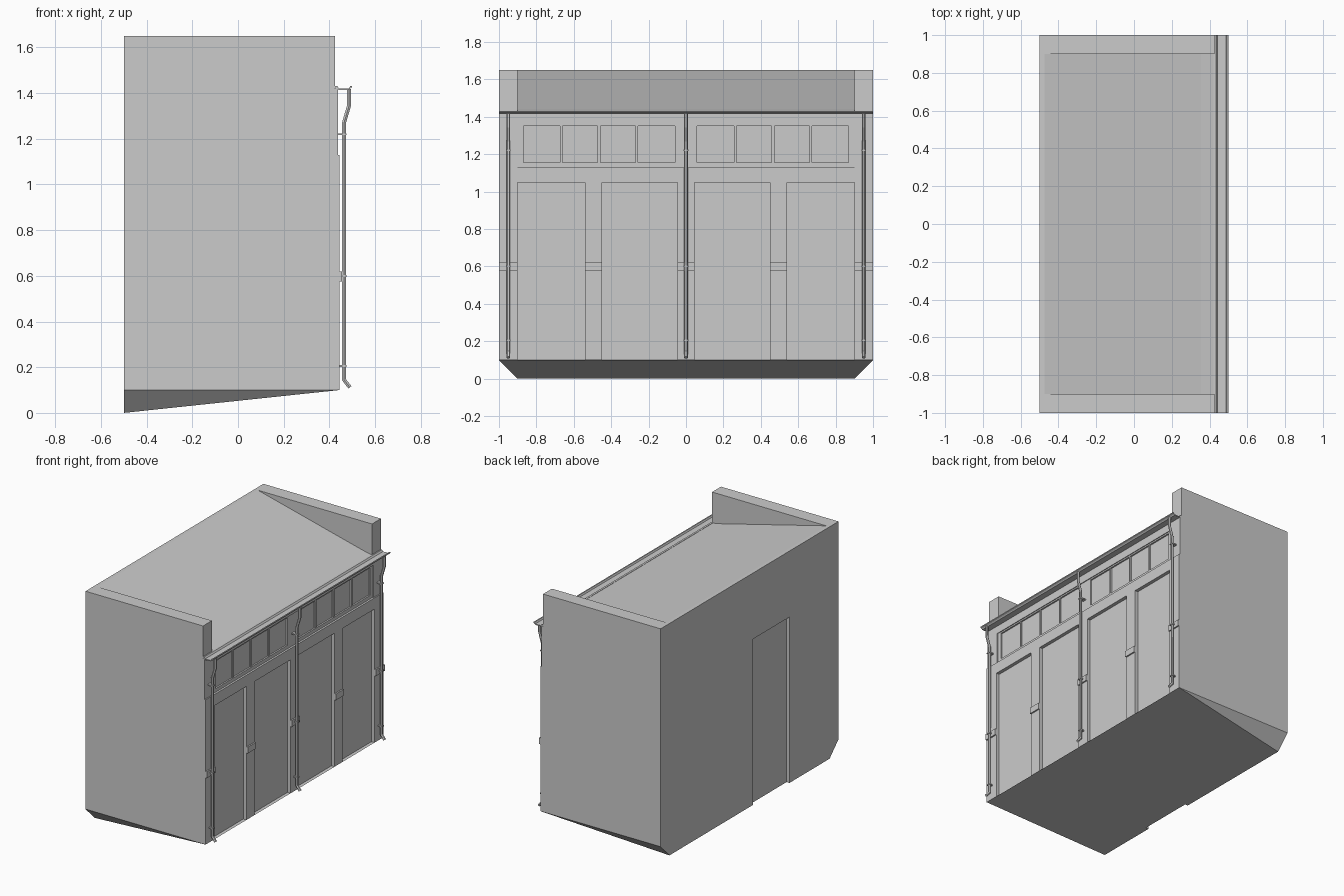
import bpy, bmesh

if "Cube" in bpy.data.objects:
    bpy.data.objects.remove(bpy.data.objects["Cube"])


def add_mesh(name, bm):
    bmesh.ops.recalc_face_normals(bm, faces=bm.faces)
    mesh = bpy.data.meshes.new(name)
    bm.to_mesh(mesh)
    bm.free()
    ob = bpy.data.objects.new(name, mesh)
    bpy.context.collection.objects.link(ob)
    return ob


def boxes(name, specs):
    """One object made from (x0, x1, y0, y1, z0, z1) boxes."""
    bm = bmesh.new()
    for x0, x1, y0, y1, z0, z1 in specs:
        vs = bmesh.ops.create_cube(bm, size=1)["verts"]
        for v in vs:
            v.co.x = x1 if v.co.x > 0 else x0
            v.co.y = y1 if v.co.y > 0 else y0
            v.co.z = z1 if v.co.z > 0 else z0
    return add_mesh(name, bm)


def extrude_y(name, profile, y0, y1):
    """Extrude a closed (x, z) profile along y."""
    bm = bmesh.new()
    face = bm.faces.new([bm.verts.new((x, y0, z)) for x, z in profile])
    new = bmesh.ops.extrude_face_region(bm, geom=[face])["geom"]
    verts = [g for g in new if isinstance(g, bmesh.types.BMVert)]
    bmesh.ops.translate(bm, verts=verts, vec=(0, y1 - y0, 0))
    return add_mesh(name, bm)


FRONT, UPPER, FRAME, BACK = 0.445, 0.437, 0.431, 0.42

# Main body with sloped underside and sloped roof
body = extrude_y("building_body", [
    (-0.5, 0), (FRONT, 0.1), (BACK, 0.1), (BACK, 1.43),
    (0.355, 1.443), (-0.475, 1.65), (-0.5, 1.65)], -0.9, 0.9)

# Shallow rear door recess
cutter = boxes("door_cutter", [(-0.6, -0.48, -0.447, -0.04, -0.1, 1.18)])
cutter.hide_render = True
cutter.hide_set(True)
mod = body.modifiers.new("door_recess", "BOOLEAN")
mod.object = cutter
mod.operation = "DIFFERENCE"
mod.solver = "EXACT"

# End walls rising as parapets, and the tapered foundation corners
for side, s in (("left", -1), ("right", 1)):
    a, b = sorted((s * 0.9, s))
    boxes(side + "_end_wall", [(-0.5, 0.425, a, b, 0.1, 1.65)])
    bm = bmesh.new()
    for x, y, z in ((-0.5, 0.9, 0), (-0.5, 1, 0.1), (-0.5, 0.9, 0.1),
                    (FRONT, 1, 0.1), (FRONT, 0.9, 0.1)):
        bm.verts.new((x, y * s, z))
    bmesh.ops.convex_hull(bm, input=bm.verts)
    add_mesh(side + "_foundation", bm)

# Pilasters, lintel and pilaster bands
piers = [(-1, -0.9), (-0.54, -0.45), (-0.045, 0.045), (0.45, 0.54), (0.9, 1)]
boxes("pilasters", [(0.41, FRONT, a, b, 0.1, 1.05) for a, b in piers])
boxes("lintel", [(0.41, FRONT, -1, 1, 1.05, 1.13)])
boxes("pilaster_bands", [(0.43, 0.455, a, b, 0.575, 0.62) for a, b in piers])

# Upper wall: outer border, then frames around the two window strips
boxes("upper_wall", [
    (0.41, UPPER, -1, 1, 1.36, 1.42),
    (0.41, UPPER, -1, -0.9, 1.13, 1.36),
    (0.41, UPPER, 0.9, 1, 1.13, 1.36)])
boxes("window_frame", [
    (0.41, FRAME, -0.9, 0.9, 1.13, 1.155),
    (0.41, FRAME, -0.9, 0.9, 1.35, 1.36),
    (0.41, FRAME, -0.9, -0.87, 1.155, 1.35),
    (0.41, FRAME, -0.06, 0.06, 1.155, 1.35),
    (0.41, FRAME, 0.87, 0.9, 1.155, 1.35)])
bars = []
for s in (-1, 1):
    for i in (1, 2, 3):
        y = s * (0.06 + 0.81 * i / 4)
        bars.append((0.41, 0.429, y - 0.007, y + 0.007, 1.155, 1.35))
boxes("window_bars", bars)

# Gutter channel
extrude_y("gutter", [
    (0.42, 1.432), (0.434, 1.432), (0.442, 1.421), (0.486, 1.421),
    (0.492, 1.432), (0.5, 1.432), (0.5, 1.425), (0.49, 1.42),
    (0.484, 1.414), (0.442, 1.414), (0.42, 1.424)], -1, 1)

# Downpipes with wall clips
path = [(0.49, 0.112), (0.464, 0.145), (0.464, 1.27), (0.486, 1.345), (0.486, 1.418)]
for name, y in (("left", -0.95), ("middle", 0), ("right", 0.95)):
    curve = bpy.data.curves.new(name + "_downpipe", "CURVE")
    curve.dimensions = "3D"
    curve.bevel_depth = 0.01
    curve.bevel_resolution = 1
    curve.use_fill_caps = True
    sp = curve.splines.new("POLY")
    sp.points.add(len(path) - 1)
    for p, (x, z) in zip(sp.points, path):
        p.co = (x, y, z, 1)
    sp.use_smooth = False
    pipe = bpy.data.objects.new(name + "_downpipe", curve)
    bpy.context.collection.objects.link(pipe)
    bpy.ops.object.select_all(action="DESELECT")
    pipe.select_set(True)
    bpy.context.view_layer.objects.active = pipe
    bpy.ops.object.convert(target="MESH")
    boxes(name + "_pipe_clips", [(0.43, 0.476, y - 0.013, y + 0.013, z - 0.004, z + 0.004)
                                 for z in (0.205, 0.6, 1.22)])
